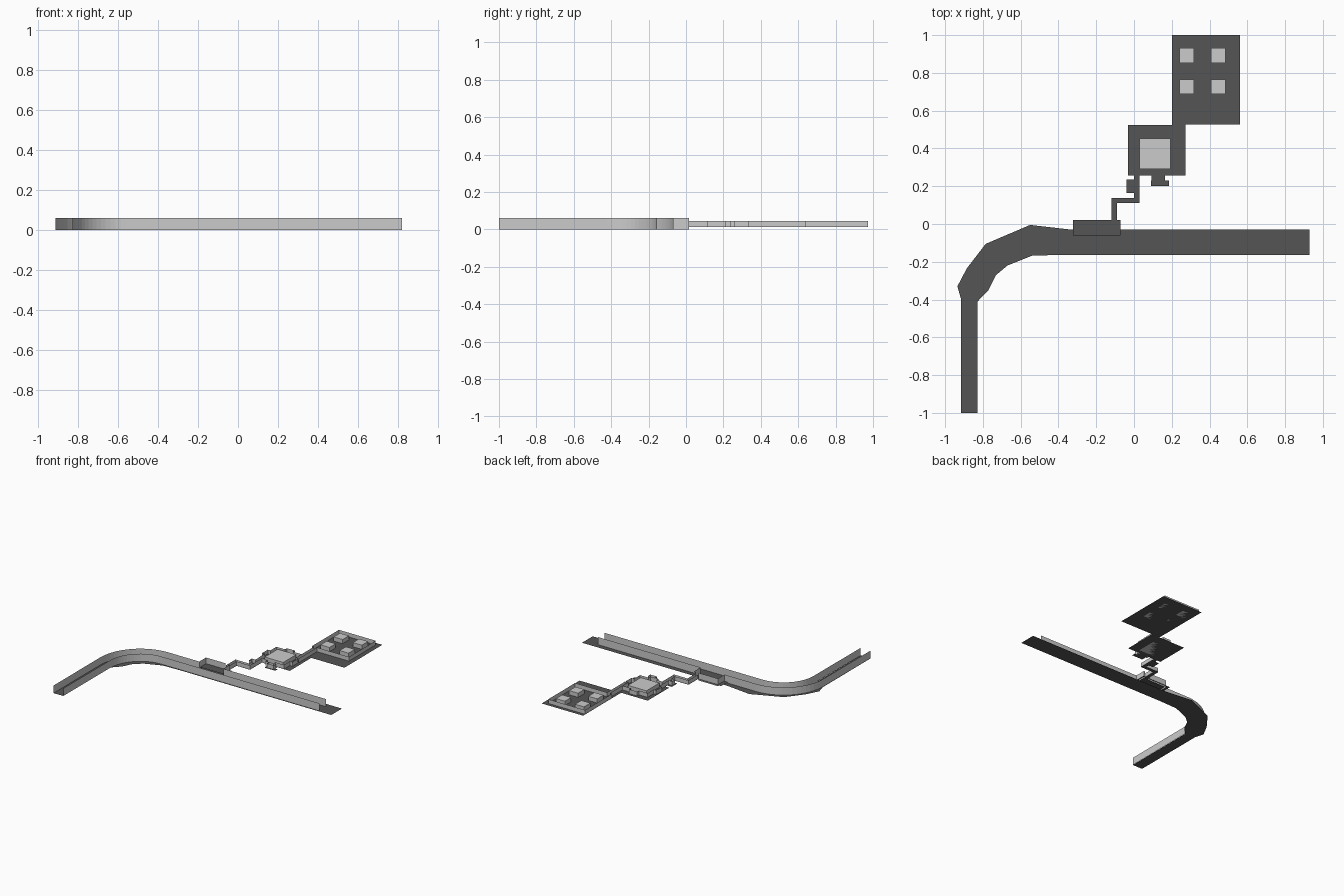
import bpy, math

if "Cube" in bpy.data.objects:
    bpy.data.objects.remove(bpy.data.objects["Cube"])

dark = bpy.data.materials.new("dark_floor")
dark.diffuse_color = (0.09, 0.09, 0.09, 1)
dark.use_nodes = True
dark.node_tree.nodes["Principled BSDF"].inputs["Base Color"].default_value = dark.diffuse_color
Z0, Z1 = 0.012, 0.045      # side rooms floor and wall top
ROAD_TOP = 0.06


def make(name, verts, faces, mat=None):
    me = bpy.data.meshes.new(name)
    me.from_pydata(verts, [], faces)
    ob = bpy.data.objects.new(name, me)
    bpy.context.collection.objects.link(ob)
    if mat:
        me.materials.append(mat)
    return ob


def wall(name, pts, z0=Z0, z1=Z1, closed=False):
    """Thin upright sheet along a plan path."""
    n = len(pts)
    verts = [(x, y, z0) for x, y in pts] + [(x, y, z1) for x, y in pts]
    faces = [(i, (i + 1) % n, (i + 1) % n + n, i + n) for i in range(n if closed else n - 1)]
    return make(name, verts, faces)


def floor(name, pts, z=Z0):
    return make(name, [(x, y, z) for x, y in pts], [tuple(range(len(pts)))], dark)


def rect(x0, y0, x1, y1):
    return [(x0, y0), (x1, y0), (x1, y1), (x0, y1)]


def block(name, x0, y0, x1, y1, z1=Z1):
    r = rect(x0, y0, x1, y1)
    verts = [(x, y, Z0) for x, y in r] + [(x, y, z1) for x, y in r]
    return make(name, verts, [(3, 2, 1, 0), (4, 5, 6, 7), (0, 1, 5, 4),
                              (1, 2, 6, 5), (2, 3, 7, 6), (3, 0, 4, 7)])


def bend(r):
    """Quarter turn of the main passage, from heading +y to heading +x."""
    return [(-0.56 - r * math.cos(t), -0.42 + r * math.sin(t))
            for t in (math.pi / 2 * i / 16 for i in range(17))]


# main passage: bent floor strip, inner and outer walls, station alcove
outer = [(-0.915, -1), (-0.915, -0.4), (-0.935, -0.33), (-0.885, -0.235),
         (-0.785, -0.105), (-0.55, -0.005), (-0.33, -0.03), (0.93, -0.03)]
inner = [(-0.828, -1), (-0.828, -0.41), (-0.77, -0.35), (-0.73, -0.27),
         (-0.67, -0.22), (-0.54, -0.168), (-0.38, -0.163), (0.93, -0.163)]
n = len(outer)
make("passage_floor", [(x, y, 0) for x, y in outer + inner],
     [(i, i + n, i + n + 1, i + 1) for i in range(n - 1)], dark)
wall("passage_inner_wall", [(-0.828, -1)] + bend(0.266) + [(0.82, -0.155)], 0, ROAD_TOP)
wall("passage_outer_wall", [(-0.913, -1)] + bend(0.352) +
     [(-0.29, -0.069), (-0.29, 0.015), (-0.118, 0.015)], 0, ROAD_TOP)
wall("passage_far_wall", [(-0.092, 0.015), (-0.08, 0.015), (-0.08, -0.069),
                          (0.82, -0.069)], 0, ROAD_TOP)
floor("alcove_floor", rect(-0.322, -0.06, -0.072, 0.021), Z0)

# zigzag corridor with a small closet on its left
floor("corridor_floor", [(-0.118, 0.02), (-0.09, 0.02), (-0.09, 0.11), (0.028, 0.11),
                         (0.028, 0.26), (0.0, 0.26), (0.0, 0.137), (-0.118, 0.137)])
wall("corridor_left_wall", [(-0.116, 0.015), (-0.116, 0.135), (0.002, 0.135), (0.002, 0.18)])
wall("corridor_upper_wall", [(0.002, 0.215), (0.002, 0.26)])
wall("corridor_right_wall", [(-0.092, 0.015), (-0.092, 0.112), (0.026, 0.112), (0.026, 0.26)])
floor("closet_floor", rect(-0.04, 0.165, 0.0, 0.235))
wall("closet_wall", [(0.002, 0.18), (-0.03, 0.18), (-0.03, 0.215), (0.002, 0.215)])

# square hall: four matching niches around a central block
cx, cy = 0.11, 0.37
side = [(0.11, -0.11), (0.11, -0.035), (0.133, -0.035), (0.133, 0.035), (0.11, 0.035)]
ring = []
for c, s in ((1, 0), (0, 1), (-1, 0), (0, -1)):
    ring += [(cx + x * c - y * s, cy + x * s + y * c) for x, y in side]
# start after the doorway in the lower left corner
start = ring[15]
k = ring.index(min(ring, key=lambda p: abs(p[0]) + abs(p[1] - 0.26)))
ring = ring[k:] + ring[:k]
wall("hall_wall", [(0.026, 0.26)] + ring[1:] + [ring[0]])
floor("hall_floor", rect(-0.033, 0.258, 0.272, 0.525))
block("hall_block", 0.03, 0.29, 0.192, 0.452)

# store room below the hall
floor("store_neck_floor", rect(0.092, 0.23, 0.163, 0.258))
floor("store_floor", rect(0.09, 0.2, 0.185, 0.23))
wall("store_wall", [(0.105, 0.237), (0.105, 0.21), (0.165, 0.21), (0.165, 0.237)])

# link to the pillared room
wall("link_left_wall", [(0.22, 0.405), (0.22, 0.637)])
wall("link_right_wall", [(0.245, 0.405), (0.245, 0.637)])
floor("link_floor", rect(0.2, 0.525, 0.272, 0.53))

# pillared room
floor("pillar_room_floor", rect(0.2, 0.527, 0.562, 1.0))
wall("pillar_room_wall", [(0.22, 0.637), (0.202, 0.637), (0.202, 0.972), (0.524, 0.972),
                          (0.524, 0.637), (0.245, 0.637)])
for x in (0.279, 0.446):
    for y in (0.727, 0.892):
        block("pillar", x - 0.039, y - 0.039, x + 0.039, y + 0.039)
